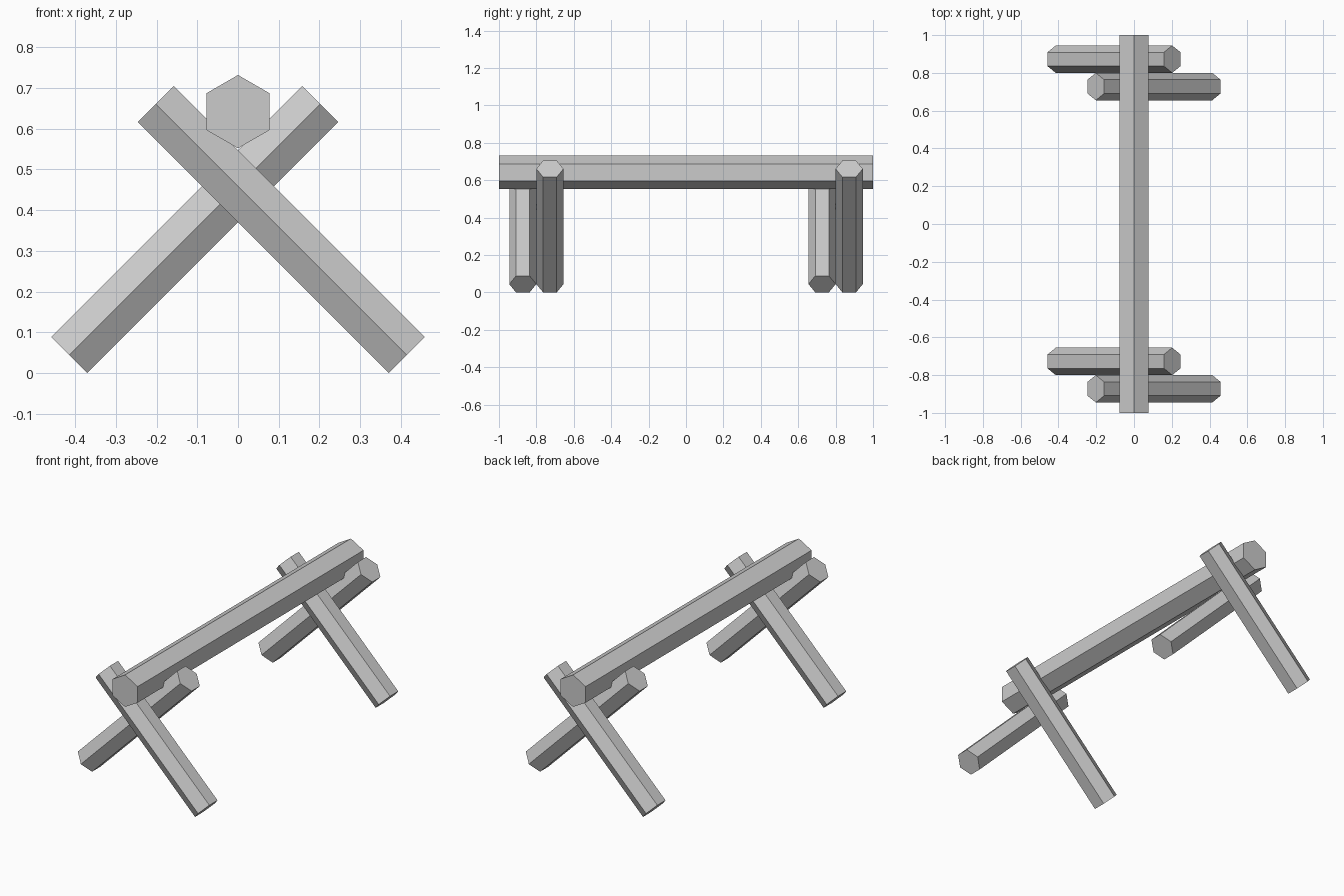
import bpy, bmesh
from math import sin, cos, pi, radians

if "Cube" in bpy.data.objects:
    bpy.data.objects.remove(bpy.data.objects["Cube"])


def hex_bar(name, radius, length, location, rotation):
    """Six-sided bar along local z, with corners pointing to local +y and -y."""
    bm = bmesh.new()
    ring = [bm.verts.new((radius * sin(i * pi / 3), radius * cos(i * pi / 3), -length / 2))
            for i in range(6)]
    base = bm.faces.new(ring)
    ext = bmesh.ops.extrude_face_region(bm, geom=[base], use_keep_orig=True)
    top = [g for g in ext["geom"] if isinstance(g, bmesh.types.BMVert)]
    bmesh.ops.translate(bm, vec=(0, 0, length), verts=top)
    bmesh.ops.recalc_face_normals(bm, faces=bm.faces)
    mesh = bpy.data.meshes.new(name)
    bm.to_mesh(mesh)
    bm.free()
    obj = bpy.data.objects.new(name, mesh)
    obj.location = location
    obj.rotation_euler = rotation
    bpy.context.collection.objects.link(obj)
    return obj


# Horizontal beam, corner edges at top and bottom
hex_bar("top_beam", 0.09, 2.0, (0, 0, 0.642), (radians(90), 0, 0))

# Two pairs of crossed legs, side by side along y
LEG_R = 0.0725
for end, pair_y in (("front", -0.8), ("back", 0.8)):
    for side_name, side in (("right", 1), ("left", -1)):
        hex_bar(f"{end}_{side_name}_leg", LEG_R, 0.872,
                (side * 0.106, pair_y - side * LEG_R, 0.3527),
                (0, radians(-45 * side), 0))
